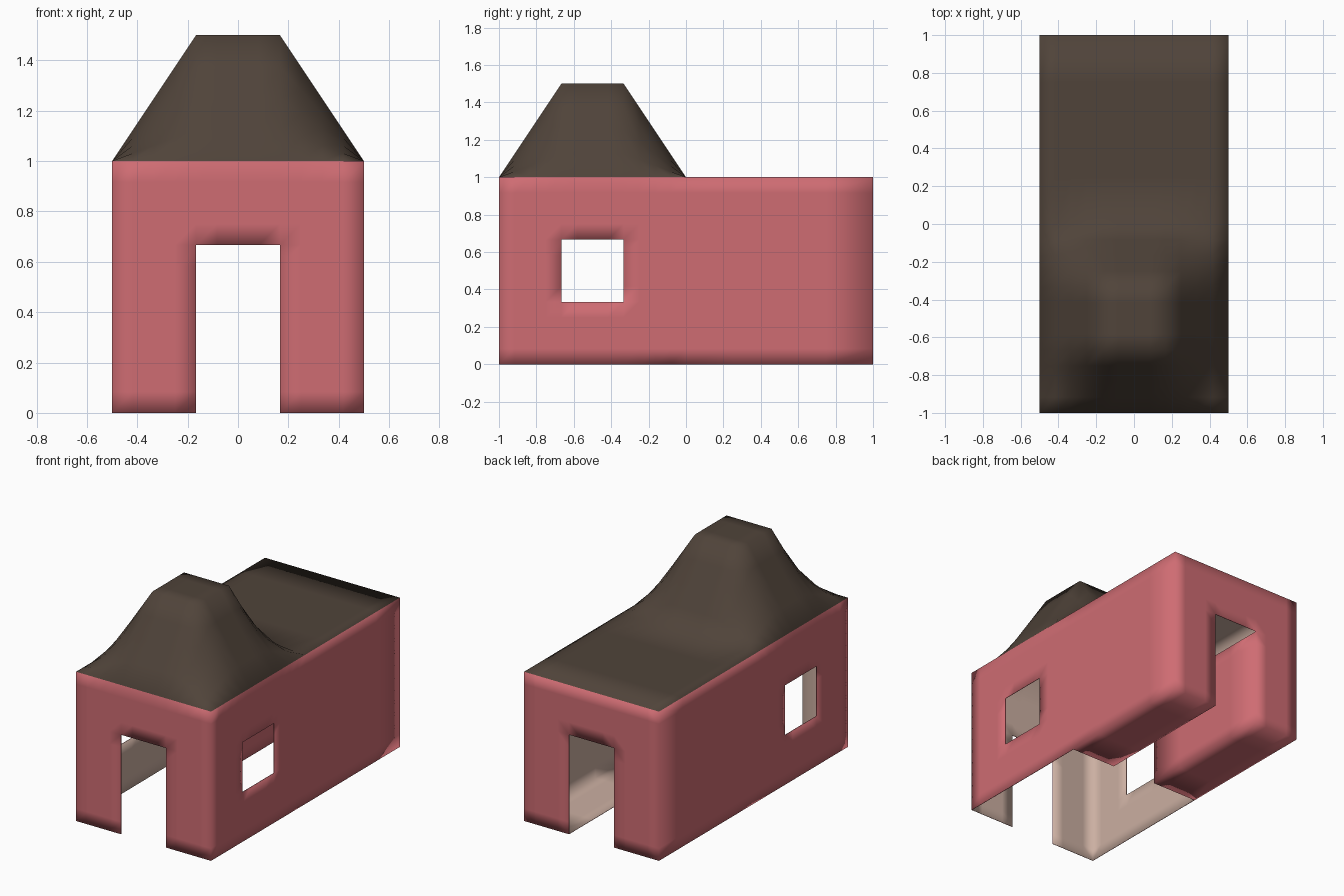
import bpy, bmesh
from mathutils import Vector

if "Cube" in bpy.data.objects:
    bpy.data.objects.remove(bpy.data.objects["Cube"])

T = 1 / 3
XS = [-0.5, -T / 2, T / 2, 0.5]
YS = [-1, -2 * T, -T, 0, 1]
ZS = [0, T, 2 * T, 1]
WALL, ROOF = 0, 1

bm = bmesh.new()


def panel(us, vs, place, normal, mat=WALL, skip=()):
    """Grid of quads placed by a function, leaving out the skipped cells."""
    for i in range(len(us) - 1):
        for j in range(len(vs) - 1):
            if (i, j) in skip:
                continue
            corners = [(us[i], vs[j]), (us[i + 1], vs[j]),
                       (us[i + 1], vs[j + 1]), (us[i], vs[j + 1])]
            face = bm.faces.new([bm.verts.new(place(u, v)) for u, v in corners])
            face.normal_update()
            if face.normal.dot(Vector(normal)) < 0:
                face.normal_flip()
            face.material_index = mat
            face.smooth = True


def roof_point(x, y):
    # The middle cell of the front half is lifted
    peak = abs(x) < 0.3 and -0.8 < y < -0.2
    return (x, y, 1.5 if peak else 1)


# Front and back walls, each with a doorway
for y in (-1, 1):
    panel(XS, ZS, lambda x, z: (x, y, z), (0, y, 0), skip={(1, 0), (1, 1)})

# Side walls, each with a window
for x in (-0.5, 0.5):
    panel(YS, ZS, lambda y, z: (x, y, z), (x, 0, 0), skip={(1, 1)})

# Roof
panel(XS, YS, roof_point, (0, 0, 1), ROOF)

# Floor strips either side of the rear passage
panel(XS, [0, 1], lambda x, y: (x, y, 0), (0, 0, -1), skip={(1, 0)})

# Inner wall on the left of the rear passage
panel([0, 1], ZS[:3], lambda y, z: (XS[1], y, z), (1, 0, 0))

bmesh.ops.remove_doubles(bm, verts=bm.verts[:], dist=1e-4)

mesh = bpy.data.meshes.new("house")
bm.to_mesh(mesh)
bm.free()
house = bpy.data.objects.new("house", mesh)
bpy.context.collection.objects.link(house)


def material(name, rgb):
    m = bpy.data.materials.new(name)
    m.diffuse_color = (*rgb, 1)
    m.use_nodes = True
    m.node_tree.nodes["Principled BSDF"].inputs["Base Color"].default_value = m.diffuse_color
    return m


# Outer colours first, then the lining used by the inside of walls and roof
lining = material("lining", (0.60, 0.43, 0.36))
for m in (material("wall_red", (0.62, 0.15, 0.17)),
          material("roof_brown", (0.08, 0.057, 0.042)), lining, lining):
    mesh.materials.append(m)

# Thin shell with a lined inside, then flat subdivision
shell = house.modifiers.new("shell", 'SOLIDIFY')
shell.thickness = 0.003
shell.offset = -1
shell.material_offset = 2
split = house.modifiers.new("split", 'SUBSURF')
split.subdivision_type = 'SIMPLE'
split.levels = split.render_levels = 2
